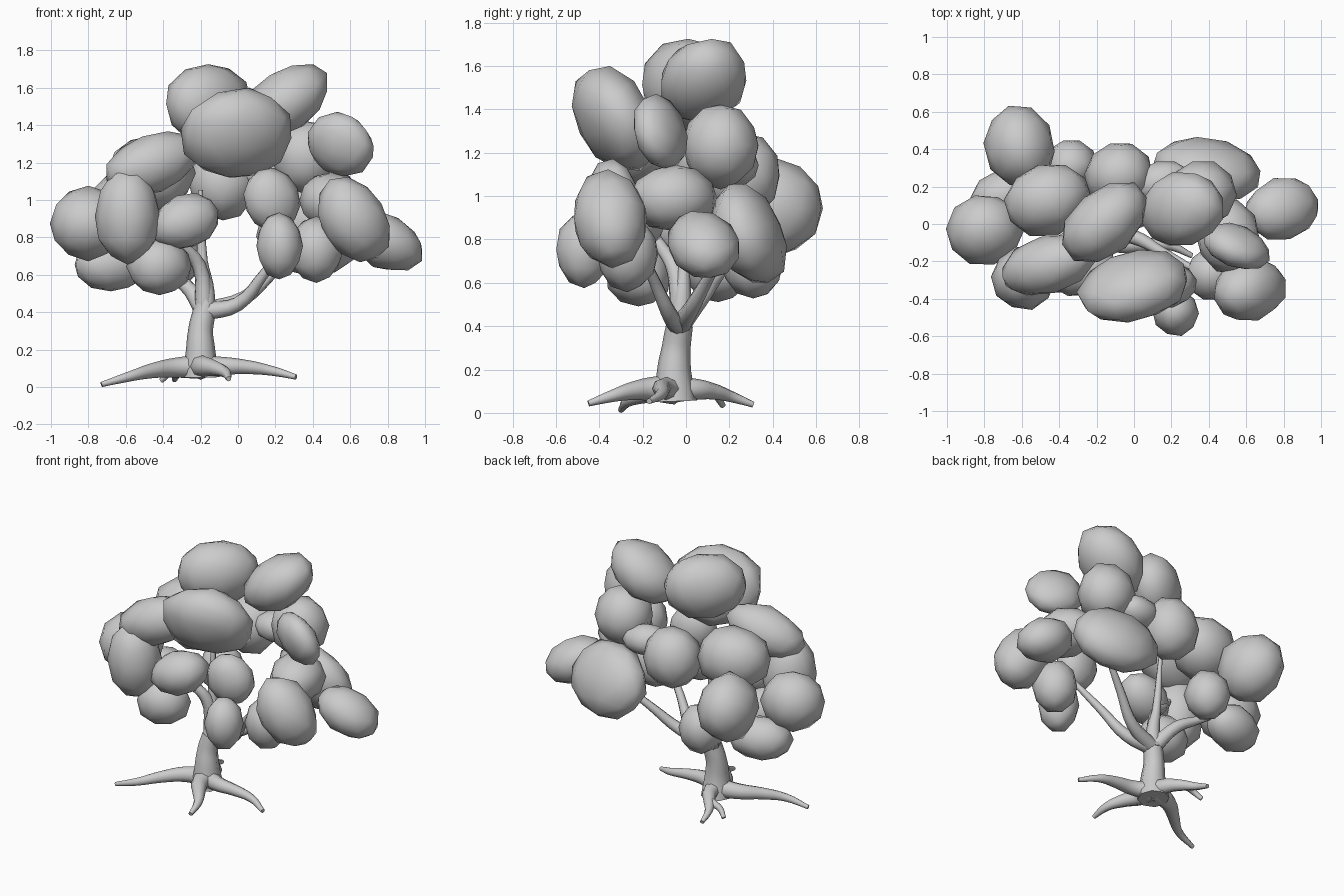
import bpy, math, random
from mathutils import Vector, Euler

if "Cube" in bpy.data.objects:
    bpy.data.objects.remove(bpy.data.objects["Cube"])

random.seed(4)


def leaf_clump(name, x, y, z, width, height, tilt=0, depth=None, pitch=0, yaw=15):
    """Low-poly ellipsoid; depth follows from the other radii unless given, angles in degrees."""
    bpy.ops.mesh.primitive_ico_sphere_add(subdivisions=2, radius=1, location=(x, y, z))
    ob = bpy.context.object
    ob.name = name
    depth = depth or 0.8 * min(width, height) + 0.03
    turn = Euler([math.radians(a) for a in (pitch, tilt, yaw)]).to_matrix()
    for v in ob.data.vertices:
        k = random.uniform(0.99, 1.07)
        v.co = turn @ Vector((v.co.x * width, v.co.y * depth, v.co.z * height)) * k
    bpy.ops.object.shade_smooth()


def limb(name, pts, thick, thin, power=1):
    """Smooth round tube through the points, tapering from thick to thin."""
    cu = bpy.data.curves.new(name, 'CURVE')
    cu.dimensions = '3D'
    cu.bevel_depth = 1
    cu.bevel_resolution = 2
    cu.resolution_u = 4
    cu.use_fill_caps = True
    sp = cu.splines.new('BEZIER')
    sp.bezier_points.add(len(pts) - 1)
    for i, (bp, p) in enumerate(zip(sp.bezier_points, pts)):
        t = i / (len(pts) - 1)
        bp.co = p
        bp.radius = thin + (thick - thin) * (1 - t) ** power
        bp.handle_left_type = bp.handle_right_type = 'AUTO'
    ob = bpy.data.objects.new(name, cu)
    bpy.context.collection.objects.link(ob)
    bpy.ops.object.select_all(action='DESELECT')
    ob.select_set(True)
    bpy.context.view_layer.objects.active = ob
    bpy.ops.object.convert(target='MESH')
    bpy.ops.object.shade_smooth_by_angle(angle=math.radians(50))


def root(name, start, end, thick, steps=4):
    """Root that arches out of its start, then wanders down to its end."""
    a, b = Vector(start), Vector(end)
    side = (b - a).cross(Vector((0, 0, 1))).normalized()
    pts = []
    for i in range(steps + 1):
        t = i / steps
        sway = 0.05 * (b - a).length * math.sin(2 * math.pi * t)
        pts.append(a.lerp(b, t) + side * sway + Vector((0, 0, 0.025 * math.sin(math.pi * t))))
    limb(name, pts, thick, 0.014)


# Trunk flares at the base and thins into an upright leader
base = (-.2, -.05, .115)
fork = (-.18, -.03, .41)
limb("trunk", [(-.2, -.05, .06), (-.2, -.055, .2), (-.2, -.045, .31), fork], .1, .062, 2)
limb("leader", [fork, (-.17, -.02, .52), (-.19, -.01, .68), (-.2, .02, 1.06)], .06, .012)

# Main branches leave the fork through one elbow
for name, elbow, tip in [
    ("branch_right", (0, -.07, .45), (.32, -.24, .82)),
    ("branch_right_back", (.03, .02, .48), (.4, .2, .8)),
    ("branch_left", (-.28, .08, .55), (-.55, .2, .7)),
    ("branch_left_front", (-.21, -.05, .66), (-.48, -.22, .95)),
]:
    elbow = Vector(elbow)
    limb(name, [fork, elbow, elbow.lerp(Vector(tip), .45), tip], .05, .016)

# Roots and their fork
root("root_left", base, (-.73, -.3, .02), .065)
root("root_right", base, (.31, -.17, .06), .06)
root("root_front", base, (-.05, -.45, .05), .07)
root("root_back", base, (-.34, .31, .045), .06)
root("root_back_fork", (-.27, .12, .1), (-.41, .17, .04), .03, 3)

# Foliage: x, y, z, width and height radii, then optional tilt, depth, pitch, yaw
crown = [
    (-.16, .01, 1.52, .26, .21, 0, .17, 0, 40),
    (.26, .08, 1.54, .25, .16, -35, .2),
    (0, -.33, 1.36, .3, .26, 0, .16, 28),
    (-.46, -.22, 1.2, .26, .15, -20),
    (.36, .16, 1.24, .18, .19),
    (.55, -.12, 1.3, .19, .17, 25, .1, 20, -15),
    (-.46, .13, 1.15, .23, .2),
]
skirt = [
    (-.59, -.29, .92, .17, .25),
    (-.28, -.24, .89, .19, .14, -20),
    (-.8, -.03, .88, .2, .19),
    (-.68, .15, .66, .2, .14),
    (-.42, -.22, .65, .17, .15),
    (-.61, .41, .95, .18, .22, 0, .22),
    (-.34, .31, .7, .14, .16),
    (-.08, .26, 1.1, .18, .2),
    (.15, .22, 1.15, .15, .1),
    (.39, .29, .83, .29, .24, 0, .15, 22, -10),
    (.5, -.06, 1, .17, .15, 0, .2),
    (.79, .08, .78, .21, .14, 28, .16),
    (.62, -.35, .9, .17, .24, -32),
    (.42, -.27, .74, .14, .17),
    (.22, -.47, .76, .12, .17),
    (.18, -.34, 1.01, .15, .17, -25, .11),
]
for part, clumps in (("crown", crown), ("skirt", skirt)):
    for i, c in enumerate(clumps, 1):
        leaf_clump(f"{part}_leaf_clump_{i}", *c)

# Rest the lowest root on the ground
low = min((o.matrix_world @ v.co).z for o in bpy.data.objects for v in o.data.vertices)
for o in bpy.data.objects:
    o.location.z -= low
